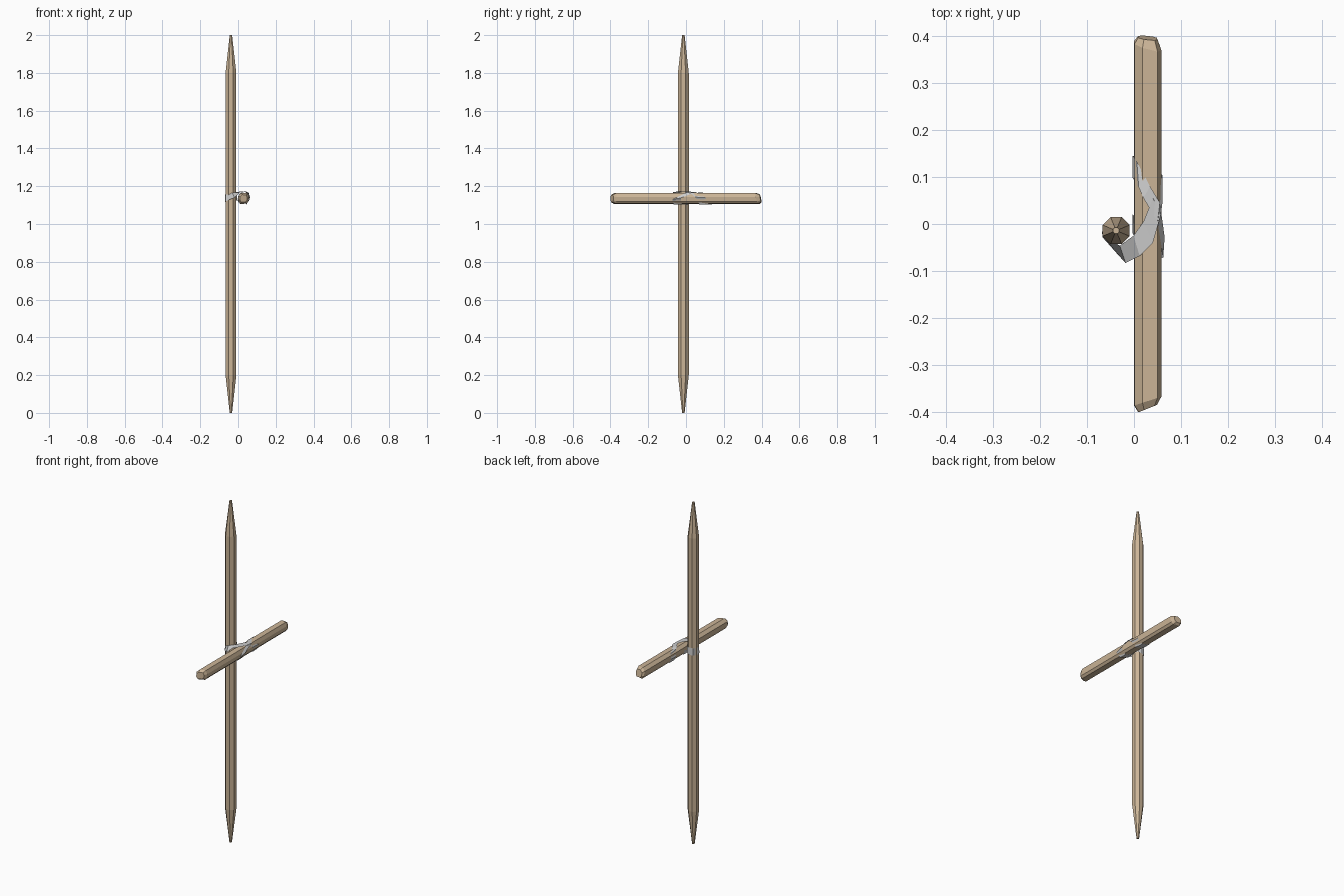
import bpy, math
from mathutils import Vector

wood = bpy.data.materials.new("wood")
wood.diffuse_color = (0.60, 0.46, 0.31, 1)


def make(name, verts, faces, mat=None):
    me = bpy.data.meshes.new(name)
    me.from_pydata(verts, [], faces)
    me.update()
    ob = bpy.data.objects.new(name, me)
    bpy.context.collection.objects.link(ob)
    if mat:
        me.materials.append(mat)
    return ob


def loft(name, rings, mat):
    n = len(rings[0])
    verts = [p for r in rings for p in r]
    faces = [(k * n + i, k * n + (i + 1) % n, (k + 1) * n + (i + 1) % n, (k + 1) * n + i)
             for k in range(len(rings) - 1) for i in range(n)]
    faces += [tuple(reversed(range(n))), tuple(range((len(rings) - 1) * n, len(rings) * n))]
    return make(name, verts, faces, mat)


# Upright post: octagonal, sharpened at both ends
def octagon(r, z):
    return [(-0.038 + r * math.cos(math.radians(22.5 + 45 * i)),
             -0.014 + r * math.sin(math.radians(22.5 + 45 * i)), z) for i in range(8)]


loft("post", [octagon(0.007, 0), octagon(0.031, 0.2),
              octagon(0.031, 1.8), octagon(0.007, 2)], wood)

# Crossbar: roughly hewn octagonal section with skewed, chamfered ends
section = [(0.0, 1.125), (0.001, 1.148), (0.018, 1.164), (0.05, 1.163),
           (0.058, 1.143), (0.056, 1.12), (0.045, 1.108), (0.012, 1.106)]
cx, cz = 0.029, 1.136


def bar_ring(scale, y, skew_x, skew_z):
    return [(cx + (x - cx) * scale,
             y + skew_x * (x - cx) * scale + skew_z * (z - cz) * scale,
             cz + (z - cz) * scale) for x, z in section]


loft("crossbar", [bar_ring(0.68, -0.392, 0.4, 0.0), bar_ring(1, -0.376, 0.32, 0.0),
                  bar_ring(1, 0.378, -0.25, -0.25), bar_ring(0.72, 0.395, -0.1, -0.2)], wood)

# Cloth binding: ribbon given by its two edges, round the post then twice round the bar
edges = [
    ((-0.005, -0.012, 1.165), (-0.005, -0.012, 1.125)),
    ((-0.018, 0.017, 1.165), (-0.018, 0.017, 1.125)),
    ((-0.032, 0.021, 1.162), (-0.032, 0.021, 1.118)),
    ((-0.057, 0.015, 1.158), (-0.057, 0.015, 1.116)),
    ((-0.068, -0.012, 1.157), (-0.068, -0.012, 1.116)),
    ((-0.066, -0.026, 1.158), (-0.067, -0.028, 1.120)),
    ((-0.030, -0.046, 1.164), (-0.018, -0.083, 1.140)),
    ((-0.001, -0.025, 1.170), (0.012, -0.068, 1.168)),
    ((0.020, 0.005, 1.173), (0.040, -0.040, 1.173)),
    ((0.040, 0.055, 1.168), (0.057, 0.020, 1.165)),
    ((0.061, 0.103, 1.140), (0.061, 0.050, 1.142)),
    ((0.042, 0.122, 1.103), (0.046, 0.070, 1.104)),
    ((0.012, 0.138, 1.102), (0.012, 0.092, 1.102)),
    ((-0.003, 0.145, 1.130), (-0.003, 0.098, 1.128)),
    ((0.006, 0.133, 1.158), (0.010, 0.078, 1.161)),
    ((0.034, 0.080, 1.167), (0.020, 0.055, 1.168)),
    ((0.055, 0.045, 1.166), (0.050, 0.005, 1.168)),
    ((0.065, -0.028, 1.138), (0.062, -0.072, 1.130)),
    ((0.040, -0.020, 1.102), (0.042, -0.065, 1.102)),
    ((0.010, 0.010, 1.102), (0.010, -0.040, 1.102)),
    ((-0.003, 0.020, 1.135), (-0.003, -0.020, 1.125)),
]
make("cloth_binding", [p for pair in edges for p in pair],
     [(2 * i, 2 * i + 1, 2 * i + 3, 2 * i + 2) for i in range(len(edges) - 1)])
